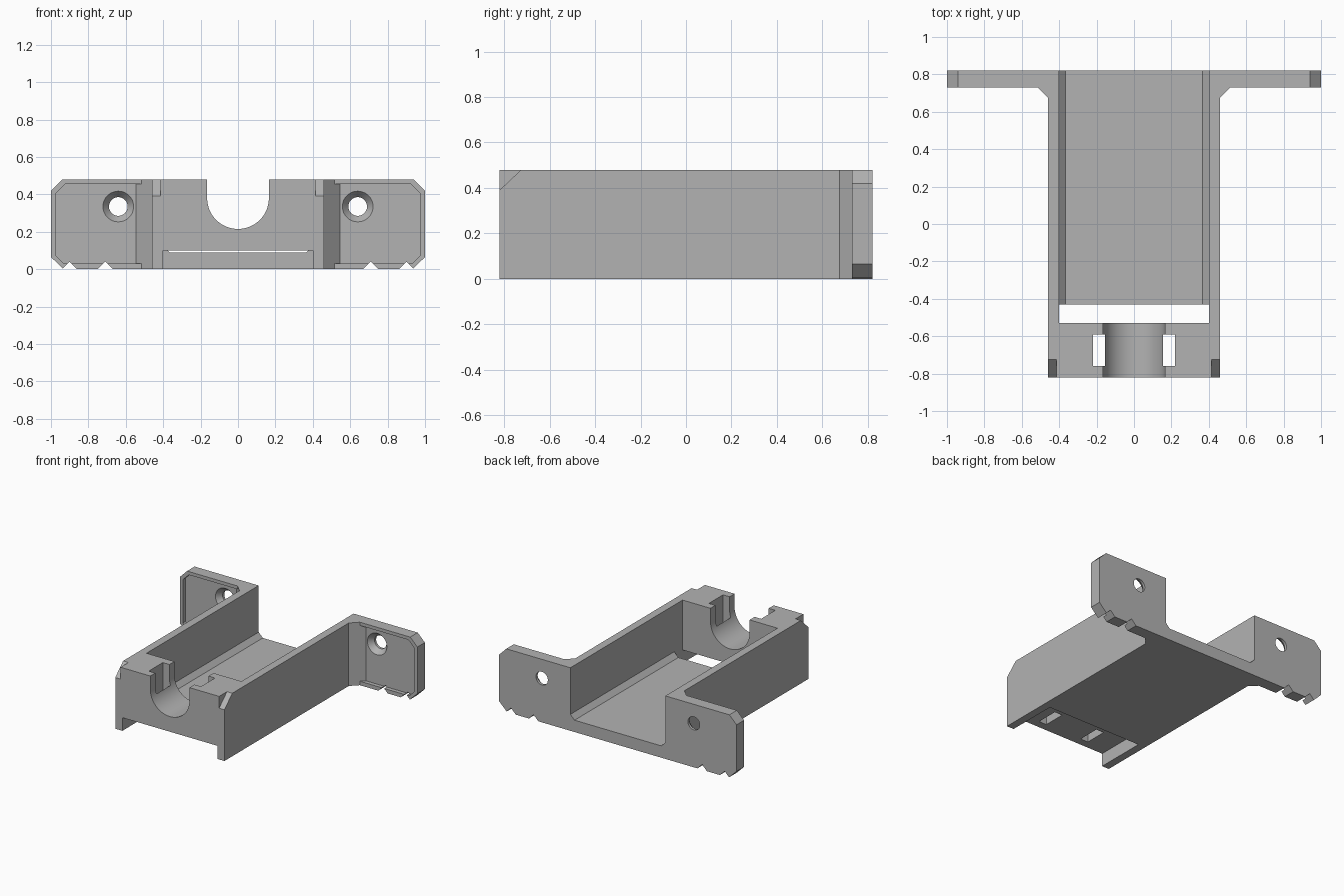
import bpy, bmesh, math
from mathutils import Vector

if "Cube" in bpy.data.objects:
    bpy.data.objects.remove(bpy.data.objects["Cube"], do_unlink=True)

grey = bpy.data.materials.new("plain grey")
grey.use_nodes = True
colour = (0.45, 0.45, 0.45, 1)
grey.diffuse_color = colour
grey.node_tree.nodes["Principled BSDF"].inputs["Base Color"].default_value = colour


def prism(name, pts, axis, lo, hi, shrink=1.0, centre=(0, 0)):
    """Extrude a 2D profile along an axis; shrink scales the far end about centre."""
    def place(p, h):
        a, b = p
        return {"x": (h, a, b), "y": (a, h, b), "z": (a, b, h)}[axis]
    bm = bmesh.new()
    far = [(centre[0] + (a - centre[0]) * shrink,
            centre[1] + (b - centre[1]) * shrink) for a, b in pts]
    low = [bm.verts.new(place(p, lo)) for p in pts]
    top = [bm.verts.new(place(p, hi)) for p in far]
    bm.faces.new(low)
    bm.faces.new(top)
    for i in range(len(pts)):
        j = (i + 1) % len(pts)
        bm.faces.new((low[i], low[j], top[j], top[i]))
    bmesh.ops.recalc_face_normals(bm, faces=bm.faces)
    mesh = bpy.data.meshes.new(name)
    bm.to_mesh(mesh)
    bm.free()
    ob = bpy.data.objects.new(name, mesh)
    bpy.context.collection.objects.link(ob)
    mesh.materials.append(grey)
    return ob


def rect(a0, a1, b0, b1):
    return [(a0, b0), (a1, b0), (a1, b1), (a0, b1)]


def arc(centre, r, start, end, n):
    return [(centre[0] + r * math.cos(math.radians(start + (end - start) * i / n)),
             centre[1] + r * math.sin(math.radians(start + (end - start) * i / n)))
            for i in range(n + 1)]


def mirrored(half):
    """Close a right-hand half profile with its mirror image."""
    return half + [(-a, b) for a, b in reversed(half)]


def combine(target, tool, operation="DIFFERENCE"):
    mod = target.modifiers.new("combine", "BOOLEAN")
    mod.operation, mod.solver, mod.object = operation, "EXACT", tool
    bpy.context.view_layer.objects.active = target
    bpy.ops.object.modifier_apply(modifier=mod.name)
    bpy.data.objects.remove(tool, do_unlink=True)


# mounting flange with clipped corners and V notches underneath
flange = prism("mounting_flange", mirrored([
    (0.67, 0), (0.71, 0.04), (0.75, 0), (0.86, 0), (0.90, 0.04), (0.937, 0.003),
    (1, 0.065), (1, 0.42), (0.94, 0.48)]), "y", 0.73, 0.82)

for s in (-1, 1):
    # shallow pocket in the flange front
    pocket = [(0.48, 0.03), (0.93, 0.03), (0.975, 0.075), (0.975, 0.405),
              (0.925, 0.455), (0.48, 0.455)]
    combine(flange, prism("pocket", [(s * a, b) for a, b in pocket], "y", 0.6, 0.76))
    # countersunk screw hole
    c = (s * 0.64, 0.335)
    combine(flange, prism("screw_hole", arc(c, 0.05, 0, 360, 40)[:-1], "y", 0.7, 0.9))
    combine(flange, prism("countersink", arc(c, 0.09, 0, 360, 40)[:-1], "y",
                          0.75, 0.80, 0.05 / 0.09, c))

# main body with corner gussets running into the flange
body = prism("bracket_body", mirrored([
    (0.46, -0.82), (0.46, 0.675), (0.555, 0.77)]), "z", 0, 0.48)
combine(body, flange, "UNION")

# open tray with chamfered floor edges
combine(body, prism("tray", mirrored([
    (0.365, 0.09), (0.4, 0.125), (0.4, 0.6)]), "y", -0.43, 0.9))
# gap behind the front block, joined to the recess beneath it
combine(body, prism("gap", [(-0.9, -0.1), (-0.43, -0.1), (-0.43, 0.6),
                            (-0.53, 0.6), (-0.53, 0.1), (-0.9, 0.1)], "x", -0.4, 0.4))
# round cradle, open at the top
combine(body, prism("cradle", [(0.165, 0.6), (-0.165, 0.6)]
                    + arc((0, 0.38), 0.165, 180, 360, 40), "y", -0.9, -0.5))

for s in (-1, 1):
    # tie slots beside the cradle
    combine(body, prism("tie_slot", rect(*sorted((s * 0.155, s * 0.22)), -0.76, -0.59),
                        "z", 0, 0.6))
    # sloped cuts on the front top corners
    combine(body, prism("corner_cut", [(-0.92, 0.295), (-0.62, 0.58), (-0.92, 0.58)],
                        "x", *sorted((s * 0.415, s * 0.6))))

bpy.ops.object.select_all(action="DESELECT")
body.select_set(True)
bpy.context.view_layer.objects.active = body
bpy.ops.object.shade_smooth_by_angle(angle=math.radians(25))
